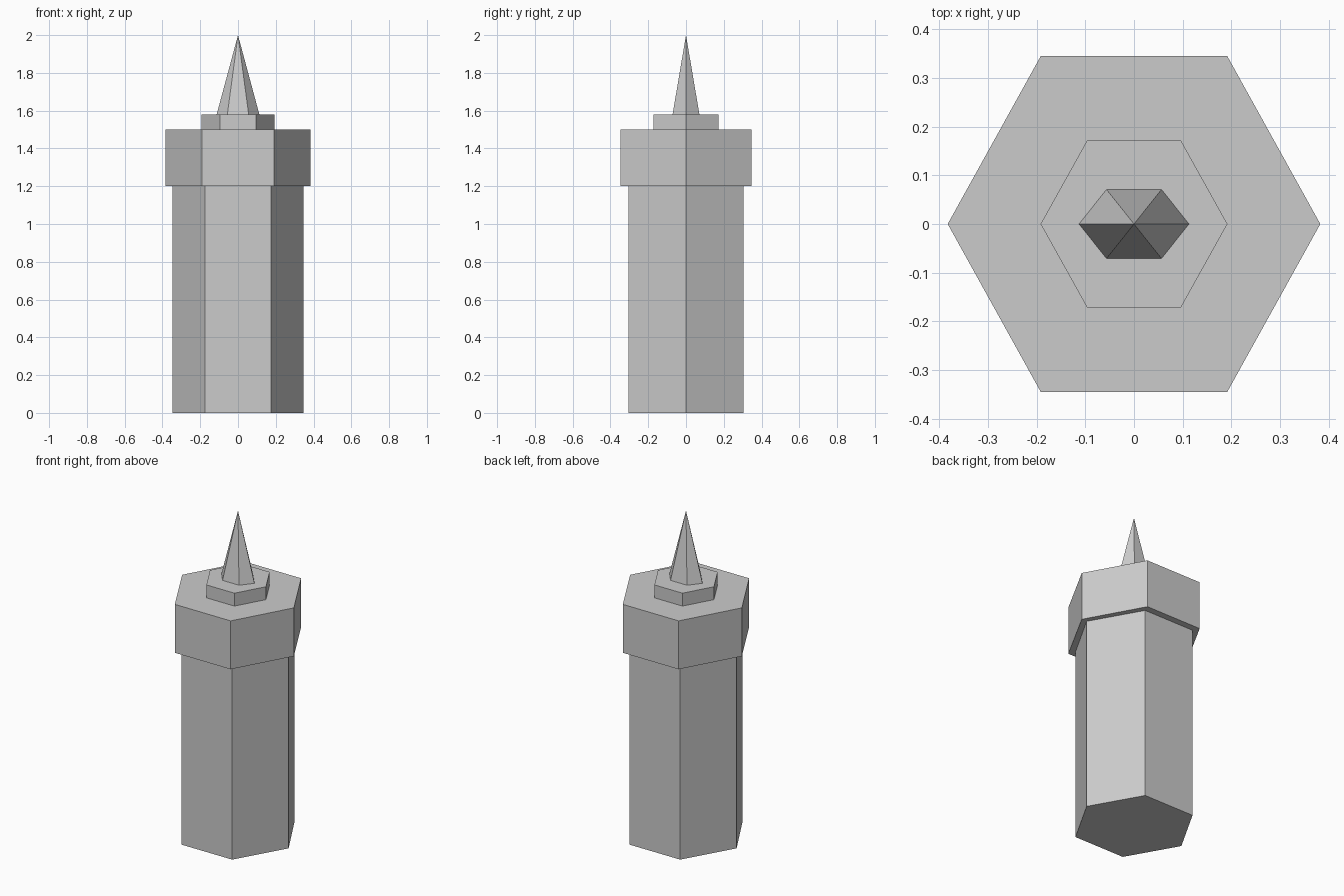
import bpy

if "Cube" in bpy.data.objects:
    bpy.data.objects.remove(bpy.data.objects["Cube"])


def hex_part(name, rx, ry, z0, z1, pointed=False):
    """Six-sided prism or spire with corners on the x axis."""
    bpy.ops.mesh.primitive_cone_add(
        vertices=6, radius1=1, radius2=0 if pointed else 1, depth=1,
        location=(0, 0, (z0 + z1) / 2), rotation=(0, 0, 0))
    part = bpy.context.object
    part.name = name
    # Turn the hexagon so that two corners lie on x, then stretch to size
    part.rotation_euler.z = 0.5235987756
    bpy.ops.object.transform_apply(location=False, rotation=True, scale=False)
    part.scale = (rx, ry, z1 - z0)
    bpy.ops.object.transform_apply(location=False, rotation=False, scale=True)
    return part


# Tall body, wider collar, small plate and the spire on top
hex_part("body", 0.347, 0.352, 0.0, 1.2)
hex_part("collar", 0.383, 0.399, 1.2, 1.5)
hex_part("top_plate", 0.192, 0.199, 1.5, 1.58)
hex_part("spire", 0.113, 0.082, 1.58, 2.0, pointed=True)
